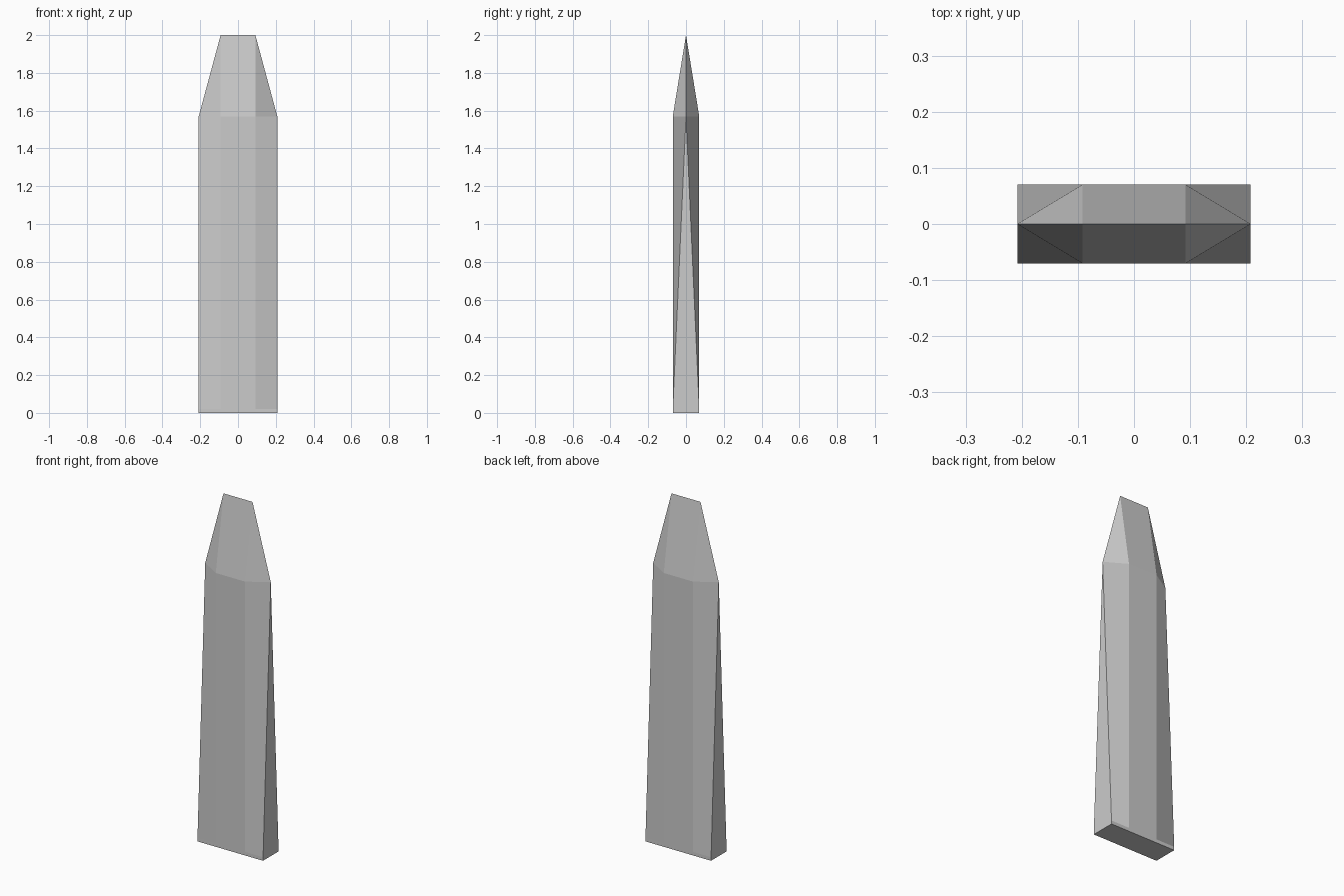
import bpy, bmesh

if "Cube" in bpy.data.objects:
    bpy.data.objects.remove(bpy.data.objects["Cube"])

W, F, D = 0.208, 0.092, 0.07   # half width, half width of flat face, half depth

# Quarter cross-sections (front middle -> right side), lofted upward
rings = [
    (0.00, [(0, -D), (F, -D), (W, -D), (W, 0)]),
    (0.02, [(0, -D), (F, -D), (W, -D), (W, 0)]),
    (1.57, [(0, -D), (F, -D), (W, 0), (W, 0)]),
    (2.00, [(0, 0), (F, 0), (F, 0), (F, 0)]),
]

bm = bmesh.new()


def add_face(points):
    unique = list(dict.fromkeys(points))
    if len(unique) > 2:
        bm.faces.new([bm.verts.new(p) for p in unique])


# Blade sides and chisel tip
for (z0, lower), (z1, upper) in zip(rings, rings[1:]):
    for i in range(3):
        add_face([(*lower[i + 1], z0), (*upper[i + 1], z1),
                  (*upper[i], z1), (*lower[i], z0)])

# Flat base
add_face([(0, 0, 0)] + [(*p, 0) for p in reversed(rings[0][1])])
bmesh.ops.remove_doubles(bm, verts=bm.verts, dist=1e-5)

mesh = bpy.data.meshes.new("tapered_blade")
bm.to_mesh(mesh)
bm.free()
blade = bpy.data.objects.new("tapered_blade", mesh)
bpy.context.collection.objects.link(blade)

# Mirror the quarter to all four sides
mirror = blade.modifiers.new("mirror", 'MIRROR')
mirror.use_axis = (True, True, False)
mirror.use_clip = True
